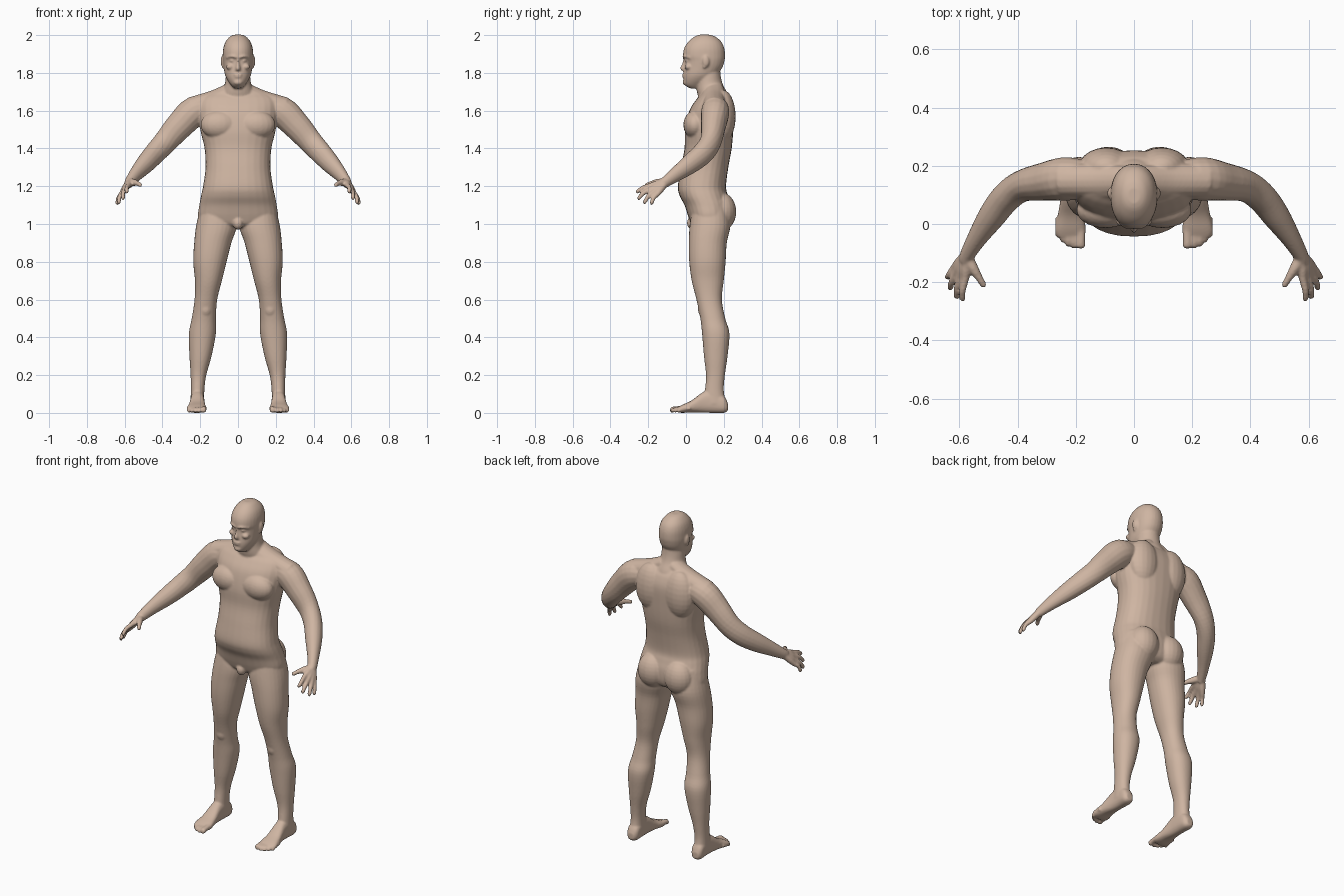
import bpy, bmesh, math
from mathutils import Vector, Matrix

bm = bmesh.new()
X, Y, Z = Vector((1, 0, 0)), Vector((0, 1, 0)), Vector((0, 0, 1))


def spline(rows, k=5):
    out = []
    for i in range(len(rows) - 1):
        p0, p1 = rows[max(i - 1, 0)], rows[i]
        p2, p3 = rows[i + 1], rows[min(i + 2, len(rows) - 1)]
        for j in range(k):
            t = j / k
            out.append([b + 0.5 * t * (c - a + t * (2 * a - 5 * b + 4 * c - d + t * (3 * (b - c) + d - a)))
                        for a, b, c, d in zip(p0, p1, p2, p3)])
    out.append(list(rows[-1]))
    return out


def loft(rows, axes=None, p=2.0, n=28):
    """Closed skin through rows of (x, y, z, half width, half depth)."""
    rows = spline(rows)
    rings = []
    for i, (x, y, z, a, b) in enumerate(rows):
        if axes:
            u, v = axes
        else:
            t = Vector(rows[min(i + 1, len(rows) - 1)][:3]) - Vector(rows[max(i - 1, 0)][:3])
            u = t.cross(Z).normalized()
            v = u.cross(t).normalized()
        ring = []
        for k in range(n):
            c, s = math.cos(2 * math.pi * k / n), math.sin(2 * math.pi * k / n)
            ring.append(bm.verts.new(Vector((x, y, z))
                        + u * a * math.copysign(abs(c) ** (2 / p), c)
                        + v * b * math.copysign(abs(s) ** (2 / p), s)))
        rings.append(ring)
    for r, q in zip(rings, rings[1:]):
        for k in range(n):
            bm.faces.new((r[k], r[(k + 1) % n], q[(k + 1) % n], q[k]))
    bm.faces.new(rings[0])
    bm.faces.new(rings[-1])


def slices(rows, s=1, p=2.0):
    """Horizontal sections: (z, x0, x1, front y, back y)."""
    loft([(s * (a + b) / 2, (f + k) / 2, z, (b - a) / 2, (k - f) / 2)
          for z, a, b, f, k in rows], (X, Y), p)


def blob(c, r):
    m = Matrix.Translation(c) @ Matrix.Diagonal((*r, 1))
    bmesh.ops.create_uvsphere(bm, u_segments=20, v_segments=14, radius=1, matrix=m)


def tube(pts, s=1):
    loft([(s * x, y, z, a, b) for x, y, z, a, b in pts], n=16)


# Torso
slices([(z, -w, w, f, b) for z, w, f, b in [
    (1.715, .09, .085, .195), (1.69, .165, .08, .215), (1.66, .205, .055, .235),
    (1.6, .212, .018, .252), (1.5, .2, -.005, .25), (1.4, .177, -.008, .242),
    (1.3, .172, -.027, .224), (1.2, .185, -.043, .212), (1.15, .196, -.034, .222),
    (1.1, .205, -.008, .235), (1.04, .212, .012, .235), (1.0, .19, .03, .22),
    (.98, .13, .06, .19)]], p=2.3)

# Neck
slices([(z, -w, w, f, b) for z, w, f, b in [
    (1.85, .055, .06, .18), (1.79, .064, .055, .183), (1.74, .07, .054, .195),
    (1.69, .09, .06, .22), (1.63, .11, .08, .235)]])

# Head
slices([(z, -w, w, f, b) for z, w, f, b in [
    (2.002, .022, .07, .125), (1.992, .043, .045, .155), (1.965, .066, .012, .187),
    (1.93, .078, -.01, .203), (1.89, .081, -.016, .207), (1.865, .08, -.007, .204),
    (1.83, .076, -.009, .193), (1.79, .069, -.014, .165), (1.76, .055, -.013, .13),
    (1.735, .037, -.006, .1), (1.718, .02, .02, .08)]], p=2.15)

# Nose, mouth and chin
slices([(1.88, -.007, .007, -.015, .02), (1.85, -.009, .009, -.02, .02),
        (1.826, -.014, .014, -.031, .02), (1.812, -.015, .015, -.025, .02)])
blob((0, -.011, 1.791), (.024, .01, .0055))
blob((0, -.01, 1.779), (.021, .01, .006))
blob((0, -.004, 1.75), (.024, .014, .015))
blob((0, .035, 1.005), (.028, .03, .035))

for s in (-1, 1):
    # Brow, eye, cheek, ear
    tube([(.005, -.011, 1.882, .008, .006), (.03, -.006, 1.888, .01, .007),
          (.06, .024, 1.88, .008, .006)], s)
    blob((s * .031, .006, 1.864), (.014, .012, .008))
    blob((s * .042, .012, 1.832), (.022, .02, .016))
    blob((s * .081, .105, 1.862), (.011, .019, .031))
    blob((s * .079, .098, 1.838), (.008, .01, .014))

    # Chest, shoulder blade, buttock, collar slope
    blob((s * .098, .048, 1.525), (.1, .062, .075))
    blob((s * .095, .195, 1.57), (.095, .068, .14))
    blob((s * .088, .19, 1.065), (.088, .076, .1))
    tube([(.03, .15, 1.72, .05, .035), (.12, .15, 1.672, .055, .04),
          (.24, .15, 1.615, .06, .06)], s)

    # Leg
    slices([(1.12, .04, .19, .04, .21), (1.0, .006, .22, .02, .235), (.9, .035, .232, .015, .216),
            (.8, .06, .237, .017, .21), (.7, .085, .228, .03, .2), (.6, .11, .23, .055, .19),
            (.5, .117, .245, .076, .208), (.42, .117, .26, .085, .23), (.3, .14, .257, .095, .22),
            (.2, .168, .251, .106, .206), (.12, .178, .25, .1, .2), (.05, .178, .252, .09, .212)],
           s, 2.15)
    blob((s * .172, .1, .55), (.038, .037, .05))

    # Foot: sections from heel to ball
    loft([(s * (a + b) / 2, y, (l + h) / 2, (b - a) / 2, (h - l) / 2) for y, a, b, l, h in [
        (.222, .197, .235, .012, .05), (.2, .18, .25, 0, .09), (.14, .178, .25, 0, .12),
        (.09, .178, .252, .001, .11), (.03, .172, .262, .003, .066), (-.02, .165, .272, 0, .043),
        (-.045, .172, .264, .004, .03)]], (X, Z), 2.5)

    # Toes
    for x, y, r in [(.183, -.084, .016), (.207, -.084, .011), (.226, -.077, .011),
                    (.244, -.064, .01), (.26, -.047, .01)]:
        tube([(x, y + .07, .024, r, r), (x, y + .025, .02, r, r * .9), (x, y + .007, r, r, r),
              (x, y, r, r * .5, r * .5)], s)

    # Arm
    tube([(.14, .15, 1.61, .06, .06), (.23, .155, 1.595, .075, .08), (.31, .145, 1.52, .066, .074),
          (.385, .13, 1.435, .055, .064), (.44, .09, 1.375, .052, .06), (.49, .025, 1.32, .047, .053),
          (.54, -.05, 1.265, .034, .04), (.572, -.105, 1.225, .026, .03),
          (.58, -.125, 1.212, .022, .027)], s)

    # Palm and fingers: each runs from wrist over knuckle to tip
    for knuckle, tip in [((.58, -.187, 1.204), (.59, -.264, 1.168)),
                         ((.598, -.182, 1.186), (.61, -.256, 1.133)),
                         ((.611, -.168, 1.171), (.633, -.224, 1.11)),
                         ((.617, -.151, 1.159), (.642, -.186, 1.105))]:
        k, t = Vector(knuckle), Vector(tip)
        w = Vector((.574, -.105, 1.224)).lerp(k, .1)
        m = k.lerp(t, .5) + Vector((.004, -.003, .006))
        tube([(*w, .019, .019), (*w.lerp(k, .6), .018, .018), (*k, .014, .014), (*m, .0115, .0115),
              (*k.lerp(t, .92), .0105, .0105), (*t, .006, .006)], s)

    # Thumb
    tube([(.572, -.115, 1.222, .02, .02), (.552, -.153, 1.22, .018, .019),
          (.53, -.188, 1.214, .0125, .0125), (.517, -.21, 1.206, .011, .011),
          (.513, -.217, 1.203, .006, .006)], s)

# Fuse all parts into one smooth skin
bmesh.ops.recalc_face_normals(bm, faces=bm.faces)
mesh = bpy.data.meshes.new("body")
bm.to_mesh(mesh)
bm.free()
body = bpy.data.objects.new("body", mesh)
bpy.context.collection.objects.link(body)
fuse = body.modifiers.new("fuse", 'REMESH')
fuse.mode = 'VOXEL'
fuse.voxel_size = 0.0055
fuse.use_smooth_shade = True
soft = body.modifiers.new("soften", 'SMOOTH')
soft.factor = 0.5
soft.iterations = 5

skin = bpy.data.materials.new("skin")
skin.diffuse_color = (.62, .46, .36, 1)
mesh.materials.append(skin)
